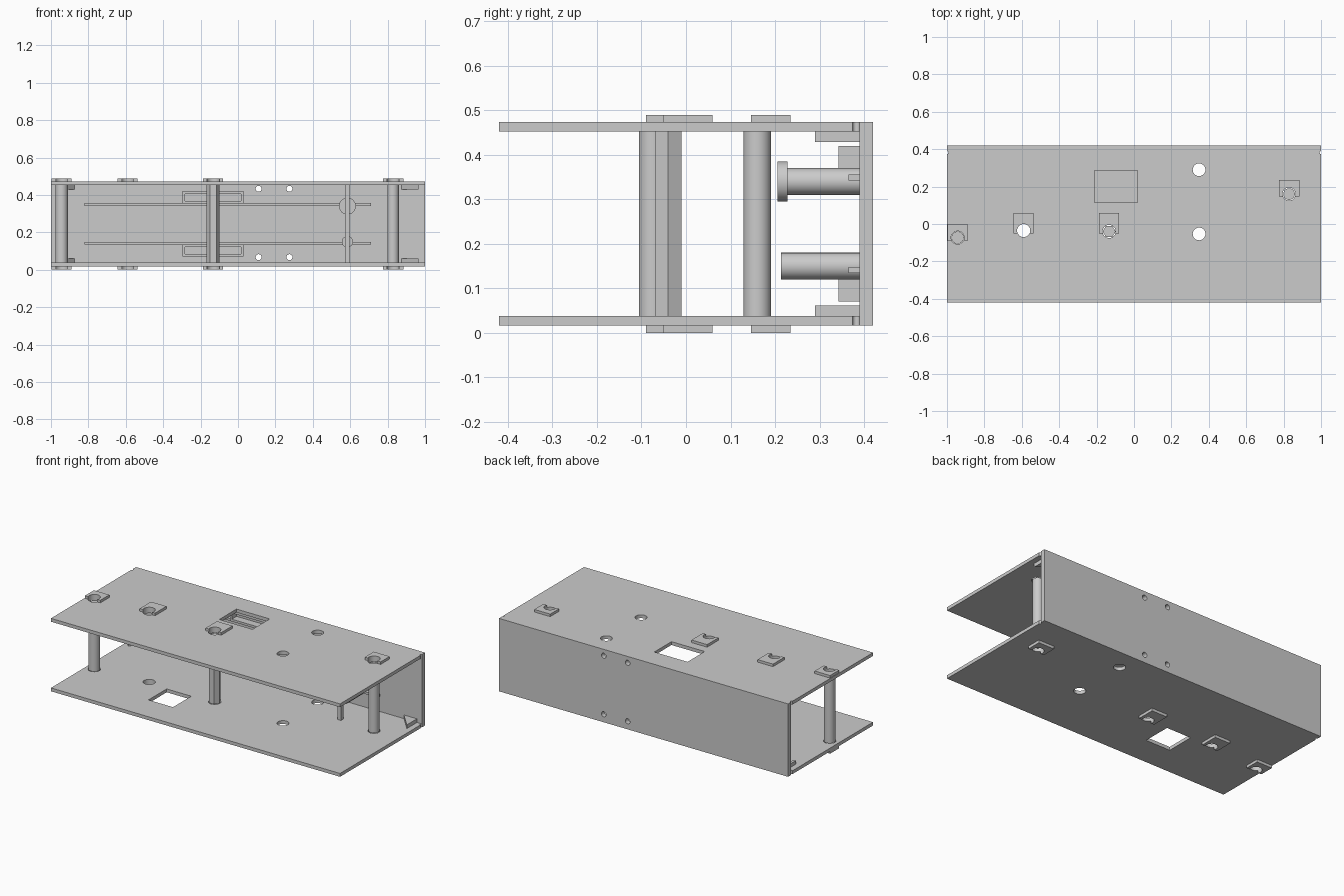
import bpy, bmesh, math
from mathutils import Matrix, Vector

if "Cube" in bpy.data.objects:
    bpy.data.objects.remove(bpy.data.objects["Cube"])

BOT, TOP = (0.017, 0.038), (0.452, 0.473)   # plate z ranges
MID = 0.245                                  # mirror height
POSTS = [(-0.943, -0.073), (-0.59, -0.035), (-0.133, -0.04), (0.829, 0.16)]
BACK = 0.39                                  # inner face of back panel


def add_box(bm, x, y, z):
    size = Vector((x[1] - x[0], y[1] - y[0], z[1] - z[0]))
    mid = Vector((x[0] + x[1], y[0] + y[1], z[0] + z[1])) / 2
    bmesh.ops.create_cube(bm, size=1, matrix=Matrix.Translation(mid) @ Matrix.Diagonal((*size, 1)))


def add_cyl(bm, x, y, z, r, length, axis='Z', sides=32):
    rot = Matrix.Rotation(math.pi / 2, 4, 'X') if axis == 'Y' else Matrix()
    bmesh.ops.create_cone(bm, cap_ends=True, segments=sides, radius1=r, radius2=r, depth=length,
                          matrix=Matrix.Translation((x, y, z)) @ rot)


def add_prism(bm, pts, z):
    face = bm.faces.new([bm.verts.new((px, py, z[0])) for px, py in pts])
    ext = bmesh.ops.extrude_face_region(bm, geom=[face])
    bmesh.ops.translate(bm, vec=(0, 0, z[1] - z[0]),
                        verts=[v for v in ext['geom'] if isinstance(v, bmesh.types.BMVert)])


def make(name, *parts, smooth=False):
    """Each part is (builder, *args); all go into one object."""
    bm = bmesh.new()
    for fn, *args in parts:
        fn(bm, *args)
    bmesh.ops.recalc_face_normals(bm, faces=bm.faces)
    me = bpy.data.meshes.new(name)
    bm.to_mesh(me)
    bm.free()
    ob = bpy.data.objects.new(name, me)
    bpy.context.collection.objects.link(ob)
    if smooth:
        select(ob)
        bpy.ops.object.shade_smooth_by_angle(angle=math.radians(35))
    return ob


def select(ob):
    bpy.ops.object.select_all(action='DESELECT')
    ob.select_set(True)
    bpy.context.view_layer.objects.active = ob


def cut(ob, *parts):
    cutter = make("cutter", *parts)
    cutter.hide_render = True
    mod = ob.modifiers.new("holes", 'BOOLEAN')
    mod.operation, mod.solver, mod.object = 'DIFFERENCE', 'EXACT', cutter
    select(ob)
    bpy.ops.object.modifier_apply(modifier=mod.name)
    bpy.data.objects.remove(cutter)
    bpy.ops.object.shade_smooth_by_angle(angle=math.radians(35))


post_holes = [(add_cyl, x, y, MID, 0.035, 1) for x, y in POSTS]
round_holes = [(add_cyl, 0.348, y, MID, 0.034, 1) for y in (0.29, -0.053)]
reliefs = [(add_cyl, x, 0.382, MID, 0.0078, 1) for x in (-1, 1)]

# Top and bottom plates with their windows and holes
for name, z, wx, wy in (("top_plate", TOP, (-0.21, 0.02), (0.115, 0.285)),
                        ("bottom_plate", BOT, (-0.455, -0.285), (-0.235, -0.055))):
    plate = make(name, (add_box, (-1, 1), (-0.42, BACK), z))
    cut(plate, (add_box, wx, wy, (-1, 1)), *post_holes, *round_holes, *reliefs)

# Back panel with four screw holes
back = make("back_panel", (add_box, (-1, 1), (BACK, 0.42), (BOT[0], TOP[1])))
cut(back, *[(add_cyl, x, 0.4, z, 0.016, 0.2, 'Y', 24) for x in (0.11, 0.275) for z in (0.067, 0.433)])

# Raised pads beside each post hole, above and below
PADS = [(-0.997, -0.89, -0.09, 0.0), (-0.644, -0.537, -0.052, 0.06),
        (-0.188, -0.08, -0.052, 0.06), (0.775, 0.885, 0.146, 0.235)]
for side, z in (("top", (TOP[1], 0.489)), ("bottom", (0, BOT[0]))):
    pads = make(side + "_pads", *[(add_box, p[:2], p[2:], z) for p in PADS])
    cut(pads, *post_holes)

# Posts between the plates: two round, one hexagonal, one square strip
LEN = TOP[0] - BOT[1]
make("left_post", (add_cyl, *POSTS[0], MID, 0.033, LEN), smooth=True)
make("right_post", (add_cyl, *POSTS[3], MID, 0.031, LEN), smooth=True)
hexa = make("hex_post", (add_cyl, 0, 0, 0, 0.0346, LEN, 'Z', 6))
# turn the hexagon so a corner points along x
hexa.data.transform(Matrix.Translation((*POSTS[2], MID)) @ Matrix.Rotation(math.pi / 2, 4, 'Z'))
make("strip_post", (add_box, (0.572, 0.597), (0.165, 0.19), (BOT[1], TOP[0])))

# Pegs standing out from the back panel, the upper one with a head
make("upper_peg", (add_cyl, 0.585, 0.309, 0.34, 0.03, 0.162, 'Y'),
     (add_cyl, 0.585, 0.2165, 0.34, 0.045, 0.023, 'Y'), smooth=True)
make("lower_peg", (add_cyl, 0.585, 0.3015, 0.15, 0.03, 0.177, 'Y'), smooth=True)

# Rails, open frames and corner gussets, mirrored between lower and upper half
for name, up in (("lower", False), ("upper", True)):
    def zr(a, b):
        return (2 * MID - b, 2 * MID - a) if up else (a, b)
    make(name + "_rail", (add_box, (-0.82, 0.71), (0.365, BACK), zr(0.134, 0.148)))
    frame = make(name + "_frame", (add_box, (-0.297, 0.03), (0.343, BACK), zr(0.07, 0.136)))
    cut(frame, (add_box, (-0.283, 0.016), (0.3, 0.45), zr(0.084, 0.122)))
    make(name + "_gussets", *[(add_prism, [(s * 0.875, BACK), (s * 0.965, BACK), (s * 0.965, 0.29)],
                               zr(BOT[1], 0.061)) for s in (-1, 1)])
